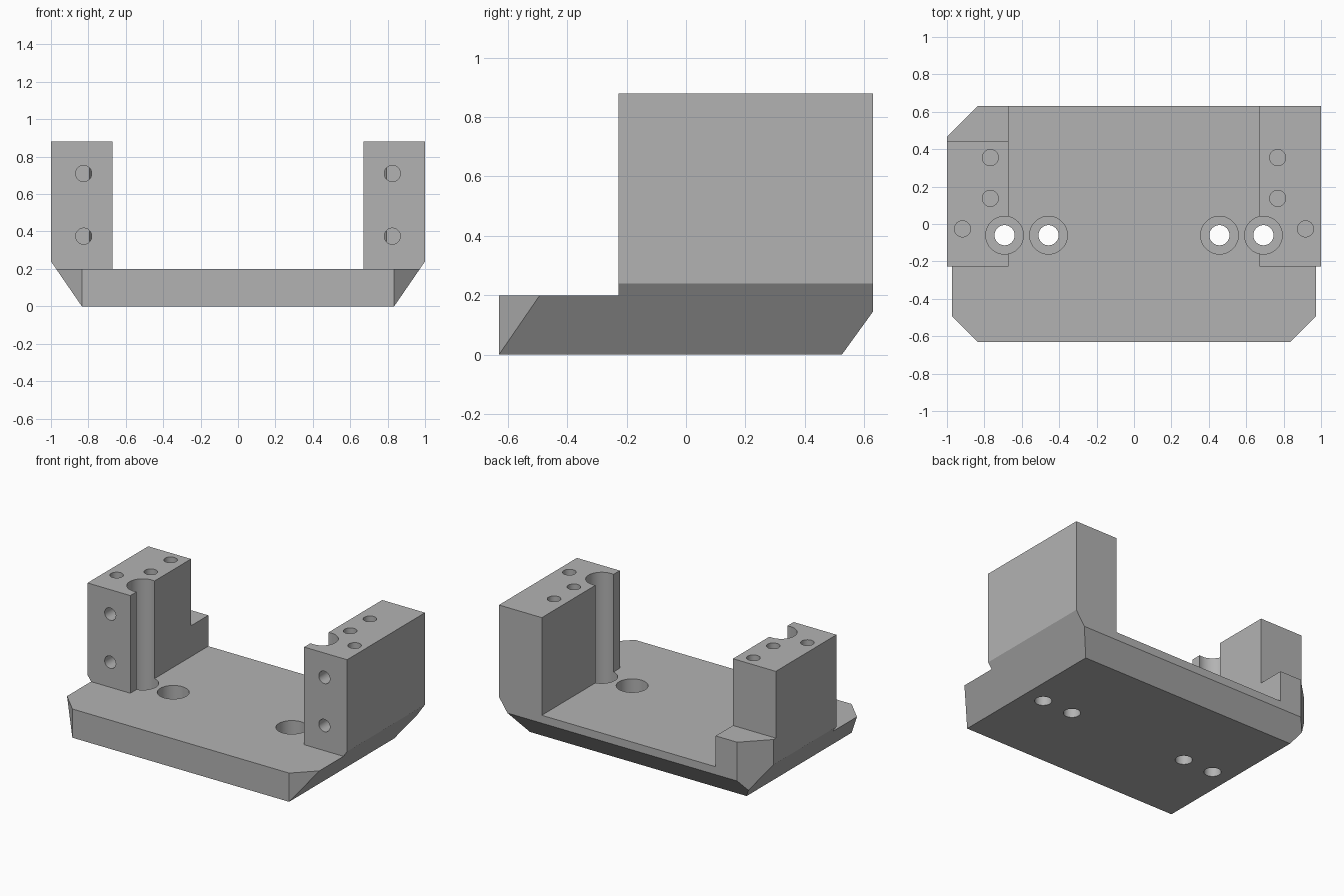
import bpy, bmesh
from mathutils import Vector

if "Cube" in bpy.data.objects:
    bpy.data.objects.remove(bpy.data.objects["Cube"], do_unlink=True)

GREY = (0.45, 0.45, 0.45, 1.0)
grey = bpy.data.materials.new("machined grey")
grey.use_nodes = True
grey.diffuse_color = GREY
grey.node_tree.nodes["Principled BSDF"].inputs["Base Color"].default_value = GREY


def prism(name, points, direction):
    """Extrude a closed 3D outline along a direction."""
    bm = bmesh.new()
    face = bm.faces.new([bm.verts.new(p) for p in points])
    ext = bmesh.ops.extrude_face_region(bm, geom=[face])["geom"]
    moved = [v for v in ext if isinstance(v, bmesh.types.BMVert)]
    bmesh.ops.translate(bm, verts=moved, vec=direction)
    bmesh.ops.recalc_face_normals(bm, faces=bm.faces)
    mesh = bpy.data.meshes.new(name)
    bm.to_mesh(mesh)
    bm.free()
    obj = bpy.data.objects.new(name, mesh)
    bpy.context.collection.objects.link(obj)
    mesh.materials.append(grey)
    return obj


def plane_cut(obj, point, normal):
    """Slice off everything on the normal's side and cap the cut."""
    bm = bmesh.new()
    bm.from_mesh(obj.data)
    bmesh.ops.bisect_plane(bm, geom=bm.verts[:] + bm.edges[:] + bm.faces[:],
                           plane_co=point, plane_no=Vector(normal).normalized(),
                           clear_outer=True)
    bmesh.ops.holes_fill(bm, edges=[e for e in bm.edges if e.is_boundary], sides=0)
    bmesh.ops.recalc_face_normals(bm, faces=bm.faces)
    bm.to_mesh(obj.data)
    bm.free()


cutters = []


def cut(obj, cutter):
    cutter.hide_render = True
    cutters.append(cutter)
    mod = obj.modifiers.new(cutter.name, "BOOLEAN")
    mod.operation = "DIFFERENCE"
    mod.solver = "EXACT"
    mod.object = cutter


def drill(obj, start, end, radius):
    """Cut a round hole between two points."""
    start, end = Vector(start), Vector(end)
    axis = end - start
    bpy.ops.mesh.primitive_cylinder_add(vertices=40, radius=radius, depth=axis.length,
                                        location=(start + end) / 2,
                                        rotation=axis.to_track_quat("Z", "Y").to_euler())
    tool = bpy.context.object
    tool.name = "hole_cutter"
    tool.data.materials.append(grey)
    cut(obj, tool)


# Solid block with sloped lower sides
half = [(0.835, 0), (1, 0.24), (1, 0.88)]
outline = half + [(-x, z) for x, z in reversed(half)]
bracket = prism("bracket_body", [(x, -0.63, z) for x, z in outline], (0, 1.26, 0))

# Chamfered front corners, one back corner and the sloped lower back edge
for side in (-1, 1):
    plane_cut(bracket, (side * 0.835, -0.63, 0), (side, -1, 0))
plane_cut(bracket, (-0.835, 0.63, 0), (-1, 1, 0))
plane_cut(bracket, (0, 0.525, 0), (0, 0.145, -0.105))

# Open channel between the towers and clear ledge in front of them
half = [(2, -2), (2, -0.228), (0.67, -0.228), (0.67, 2)]
plan = half + [(-x, y) for x, y in reversed(half)]
cut(bracket, prism("channel_cutter", [(x, y, 0.2) for x, y in plan], (0, 0, 1)))

# Low step behind the right tower
step = [(-2, 0.44), (-0.6, 0.44), (-0.6, 2), (-2, 2)]
cut(bracket, prism("step_cutter", [(x, y, 0.415) for x, y in step], (0, 0, 1)))

for side in (-1, 1):
    # Counterbored mounting holes; the outer ones run up through the towers
    for x in (0.457, 0.692):
        drill(bracket, (side * x, -0.06, 0.08), (side * x, -0.06, 1.2), 0.101)
        drill(bracket, (side * x, -0.06, -0.2), (side * x, -0.06, 0.15), 0.054)
    # Blind holes in the tower tops
    for x, y in ((0.768, 0.355), (0.768, 0.137), (0.917, -0.026)):
        drill(bracket, (side * x, y, 0.71), (side * x, y, 1.1), 0.043)
    # Blind holes in the tower fronts
    for z in (0.375, 0.71):
        drill(bracket, (side * 0.825, -0.5, z), (side * 0.825, -0.06, z), 0.043)

# Bake the cuts and discard the cutters
bpy.context.view_layer.update()
final = bpy.data.meshes.new_from_object(
    bracket.evaluated_get(bpy.context.evaluated_depsgraph_get()))
bracket.modifiers.clear()
bracket.data = final
final.materials.clear()
final.materials.append(grey)
for poly in final.polygons:
    poly.material_index = 0
for tool in cutters:
    bpy.data.objects.remove(tool, do_unlink=True)

bpy.ops.object.select_all(action="DESELECT")
bracket.select_set(True)
bpy.context.view_layer.objects.active = bracket
bpy.ops.object.shade_smooth_by_angle(angle=0.5)
